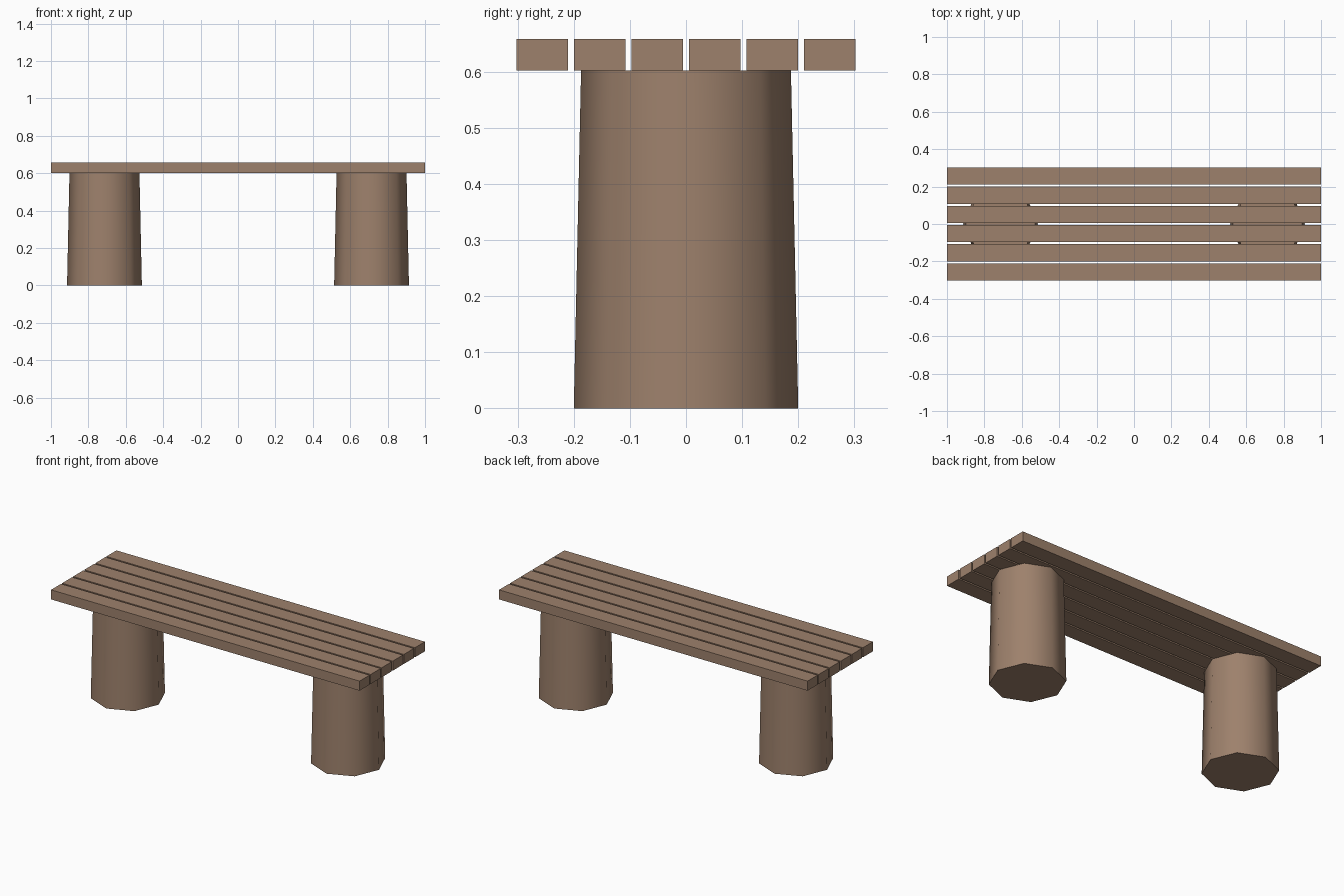
import bpy, math

if "Cube" in bpy.data.objects:
    bpy.data.objects.remove(bpy.data.objects["Cube"])

wood = bpy.data.materials.new("brown_wood")
wood.diffuse_color = (0.34, 0.22, 0.15, 1)
wood.use_nodes = True
wood.node_tree.nodes["Principled BSDF"].inputs["Base Color"].default_value = wood.diffuse_color

# Six seat slats running lengthwise
for i in range(6):
    bpy.ops.mesh.primitive_cube_add(size=1, location=(0, (i - 2.5) * 0.1025, 0.63))
    slat = bpy.context.object
    slat.name = f"seat_slat_{i + 1}"
    slat.scale = (2.0, 0.0925, 0.056)
    bpy.ops.object.transform_apply(location=False, rotation=False, scale=True)
    slat.data.materials.append(wood)

# Two tapered eight-sided legs, smooth around the sides
for side, x in (("left", -0.714), ("right", 0.714)):
    bpy.ops.mesh.primitive_cone_add(vertices=8, radius1=0.2, radius2=0.187,
                                    depth=0.602, location=(x, 0, 0.301))
    leg = bpy.context.object
    leg.name = f"{side}_leg"
    leg.data.materials.append(wood)
    bpy.ops.object.shade_smooth_by_angle(angle=math.radians(60))
